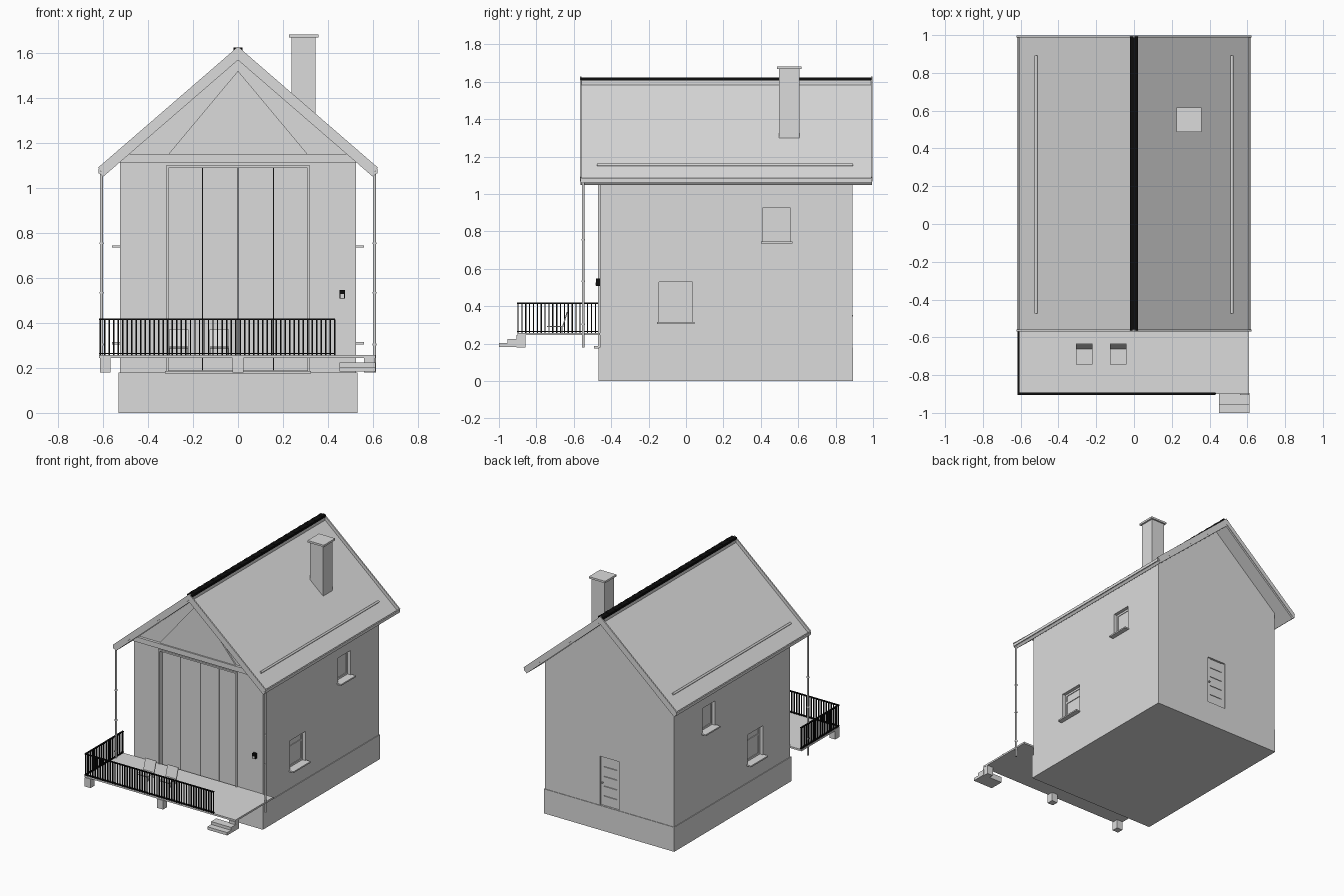
import bpy, bmesh, math
from mathutils import Vector

cube = bpy.data.objects.get("Cube")
if cube:
    bpy.data.objects.remove(cube, do_unlink=True)


def material(name, value):
    m = bpy.data.materials.new(name)
    m.use_nodes = True
    colour = (value, value, value, 1)
    m.diffuse_color = colour
    m.node_tree.nodes["Principled BSDF"].inputs["Base Color"].default_value = colour
    return m


GREY = material("light grey", 0.71)
BLACK = material("black", 0.004)


def finish(name, bm, mat):
    bmesh.ops.recalc_face_normals(bm, faces=bm.faces)
    mesh = bpy.data.meshes.new(name)
    bm.to_mesh(mesh)
    bm.free()
    mesh.materials.append(mat)
    obj = bpy.data.objects.new(name, mesh)
    bpy.context.collection.objects.link(obj)
    return obj


def add_box(bm, x, y, z):
    verts = bmesh.ops.create_cube(bm, size=1)["verts"]
    for v in verts:
        v.co = Vector([(a + b) / 2 + c * (b - a) for (a, b), c in zip((x, y, z), v.co)])


def boxes(name, parts, mat=GREY):
    bm = bmesh.new()
    for part in parts:
        add_box(bm, *part)
    return finish(name, bm, mat)


def prism(name, profile, y0, y1, mat=GREY):
    """Extrude an x-z outline along y."""
    bm = bmesh.new()
    face = bm.faces.new([bm.verts.new((x, y0, z)) for x, z in profile])
    out = bmesh.ops.extrude_face_region(bm, geom=[face])
    moved = [g for g in out["geom"] if isinstance(g, bmesh.types.BMVert)]
    bmesh.ops.translate(bm, verts=moved, vec=(0, y1 - y0, 0))
    return finish(name, bm, mat)


def cut(target, cutter):
    mod = target.modifiers.new("opening", "BOOLEAN")
    mod.operation, mod.solver, mod.object = "DIFFERENCE", "EXACT", cutter
    cutter.hide_render = True
    bpy.context.view_layer.objects.active = target
    bpy.ops.object.modifier_apply(modifier=mod.name)
    bpy.data.objects.remove(cutter, do_unlink=True)


SLOPE, APEX = 0.865, 1.598
FRONT, BACK, HALF = -0.46, 0.89, 0.525


def roof_z(x):
    return APEX - SLOPE * abs(x)


# Plinth and gabled walls
boxes("plinth", [((-0.53, 0.53), (-0.468, 0.894), (0, 0.18))])
top = roof_z(HALF) - 0.015
walls = prism("walls", [(-HALF, 0.18), (HALF, 0.18), (HALF, top),
                        (0, APEX - 0.015), (-HALF, top)], FRONT, BACK)

# Side windows: y range, z range, transom
WINDOWS = [("upper_window", (0.41, 0.56), (0.745, 0.925), False),
           ("lower_window", (-0.145, 0.035), (0.315, 0.53), True)]
DEPTH = 0.03
for side, label in ((1, "left"), (-1, "right")):
    def span(a, b):
        return tuple(sorted((side * a, side * b)))
    for name, (y0, y1), (z0, z1), transom in WINDOWS:
        cut(walls, boxes("opening", [(span(HALF - DEPTH, HALF + 0.1), (y0, y1), (z0, z1))]))
        x, w = span(HALF - DEPTH - 0.002, HALF - DEPTH + 0.005), 0.014
        frame = [(x, (y0, y0 + w), (z0, z1)), (x, (y1 - w, y1), (z0, z1)),
                 (x, (y0 + w, y1 - w), (z0, z0 + w)), (x, (y0 + w, y1 - w), (z1 - w, z1))]
        if transom:
            zt = z0 + (z1 - z0) * 0.66
            frame.append((x, (y0 + w, y1 - w), (zt, zt + w)))
        boxes(f"{label}_{name}_frame", frame)
        boxes(f"{label}_{name}_sill",
              [(span(HALF - DEPTH, 0.56), (y0 - 0.01, y1 + 0.01), (z0 - 0.01, z0))])

# Tall front doors set in a shallow opening, with four leaves
cut(walls, boxes("opening", [((-0.31, 0.31), (FRONT - 0.1, FRONT + 0.035), (0.187, 1.09))]))
edges = [-0.31, -0.157, 0, 0.157, 0.31]
boxes("front_door_leaves", [((a + 0.002, b - 0.002), (FRONT + 0.02, FRONT + 0.037), (0.188, 1.088))
                            for a, b in zip(edges, edges[1:])])
boxes("front_door_gaps", [((x - 0.002, x + 0.002), (FRONT + 0.021, FRONT + 0.037), (0.188, 1.088))
                          for x in edges[1:-1]], BLACK)
trim_y = (FRONT - 0.01, FRONT + 0.01)
boxes("front_door_trim", [((-0.319, -0.309), trim_y, (0.18, 1.1)), ((0.309, 0.319), trim_y, (0.18, 1.1)),
                          ((-0.309, 0.309), trim_y, (1.089, 1.1))])
boxes("front_door_sill", [((-0.325, 0.325), (-0.492, FRONT + 0.03), (0.175, 0.186))])

# Gable beam and triangular panel
prism("gable_beam", [(-0.528, 1.113), (0.528, 1.113), (0.485, 1.15), (-0.485, 1.15)],
      FRONT - 0.02, FRONT + 0.01)
prism("gable_panel", [(-0.31, 1.149), (0.31, 1.149), (0, 1.52)], FRONT - 0.01, FRONT + 0.004)

# Back door: recessed frame with horizontal boards
cut(walls, boxes("opening", [((-0.08, 0.075), (BACK - 0.022, BACK + 0.1), (0.182, 0.54))]))
door_y = (BACK - 0.024, BACK - 0.01)
boxes("back_door_frame", [((-0.08, -0.055), door_y, (0.182, 0.54)), ((0.05, 0.075), door_y, (0.182, 0.54))])
count, step = 5, 0.358 / 5
boxes("back_door_boards", [((-0.055, 0.05), door_y, (0.182 + i * step, 0.182 + (i + 1) * step - 0.004))
                           for i in range(count)])
boxes("back_door_handle", [((0.055, 0.067), (BACK - 0.012, BACK + 0.004), (0.345, 0.352))])


# Roof slab with raised verge boards at both gables
def chevron(apex, drop, reach):
    z = apex - SLOPE * reach
    inner = reach - drop * 0.48
    side = [(reach, z), (inner, apex - SLOPE * inner - drop)]
    return [(0, apex)] + side + [(0, apex - drop)] + [(-x, h) for x, h in reversed(side)]


EAVE, Y0, Y1 = 0.615, -0.565, 0.995
prism("roof", chevron(APEX, 0.03, EAVE), Y0, Y1)
for y, label in ((Y0 - 0.003, "front"), (Y1 - 0.007, "back")):
    prism(f"{label}_verge_board", chevron(1.628, 0.042, 0.622), y, y + 0.01)
boxes("eave_boards", [((s - 0.005, s + 0.005), (Y0, Y1), (1.064, 1.085)) for s in (-0.615, 0.615)])

# Ridge batten and tiles
boxes("ridge_batten", [((-0.017, 0.017), (Y0, Y1), (1.57, 1.608))])
tiles = 40
pitch = (Y1 - Y0 - 0.004) / tiles
boxes("ridge_tiles", [((-0.021, 0.021), (Y0 + 0.002 + i * pitch, Y0 + 0.002 + (i + 1) * pitch),
                       (1.607, 1.622 + 0.002 * (i % 2))) for i in range(tiles)], BLACK)

# Chimney
boxes("chimney", [((0.237, 0.345), (0.497, 0.607), (1.27, 1.67))])
boxes("chimney_cap", [((0.226, 0.358), (0.486, 0.618), (1.668, 1.682))])


def tube(name, a, b, radius, sides=10):
    a, b = Vector(a), Vector(b)
    bm = bmesh.new()
    bmesh.ops.create_cone(bm, cap_ends=True, segments=sides, radius1=radius,
                          radius2=radius, depth=(b - a).length)
    obj = finish(name, bm, GREY)
    obj.location = (a + b) / 2
    obj.rotation_euler = (b - a).to_track_quat("Z", "Y").to_euler()
    for p in obj.data.polygons:
        p.use_smooth = len(p.vertices) == 4
    return obj


# Snow guards, gutters and downpipes on both sides
for s, label in ((1, "left"), (-1, "right")):
    z = roof_z(0.518) + 0.006
    tube(f"{label}_snow_guard", (s * 0.518, -0.475, z), (s * 0.518, 0.892, z), 0.008)
    tube(f"{label}_gutter", (s * 0.607, Y0, 1.066), (s * 0.607, Y1, 1.066), 0.007)
    tube(f"{label}_downpipe", (s * 0.607, -0.55, 0.18), (s * 0.607, -0.55, 1.07), 0.007)
    for z in (0.3, 0.53, 0.75):
        tube(f"{label}_pipe_clip", (s * 0.607, -0.55, z), (s * 0.607, -0.55, z + 0.008), 0.01)

# Deck, footings and steps
boxes("deck", [((-0.617, 0.61), (-0.9, FRONT), (0.245, 0.258))])
boxes("deck_footings", [((x - 0.024, x + 0.024), (-0.905, -0.857), (0.18, 0.246))
                        for x in (-0.59, 0, 0.585)])
boxes("steps", [((0.45, 0.612), (-1, -0.945), (0.183, 0.204)),
                ((0.45, 0.612), (-0.955, -0.895), (0.183, 0.225))])

# Railing along the front and the right side
RX, RY, t, wide = -0.612, -0.898, 0.0032, 0.006
rails = []
for z in (0.264, 0.416):
    rails.append(((RX - wide, 0.432), (RY - wide, RY + wide), (z - t, z + t)))
    rails.append(((RX - wide, RX + wide), (RY, FRONT), (z - t, z + t)))
n_front, n_side = 52, 21
posts = [(RX + i * (0.43 - RX) / n_front, RY) for i in range(n_front + 1)]
posts += [(RX, RY + i * (FRONT - 0.004 - RY) / n_side) for i in range(1, n_side + 1)]
boxes("railing", rails + [((x - t, x + t), (y - t, y + t), (0.255, 0.416)) for x, y in posts], BLACK)

# Two deck chairs with reclined backs
for x0 in (-0.307, -0.127):
    x1 = x0 + 0.088
    boxes("chair_seat", [((x0, x1), (-0.743, -0.655), (0.288, 0.294))])
    boxes("chair_legs", [((x, x + 0.005), (y, y + 0.005), (0.257, 0.29))
                         for x in (x0, x1 - 0.005) for y in (-0.735, -0.665)])
    back = boxes("chair_back", [((x0, x1), (-0.003, 0.003), (0, 0.085))])
    back.location = (0, -0.66, 0.288)
    back.rotation_euler = (-math.radians(17), 0, 0)

# Wall lamp with a pale lower front
boxes("wall_lamp", [((0.452, 0.475), (-0.48, FRONT), (0.508, 0.547))], BLACK)
boxes("wall_lamp_glass", [((0.456, 0.471), (-0.483, -0.479), (0.511, 0.528))])
